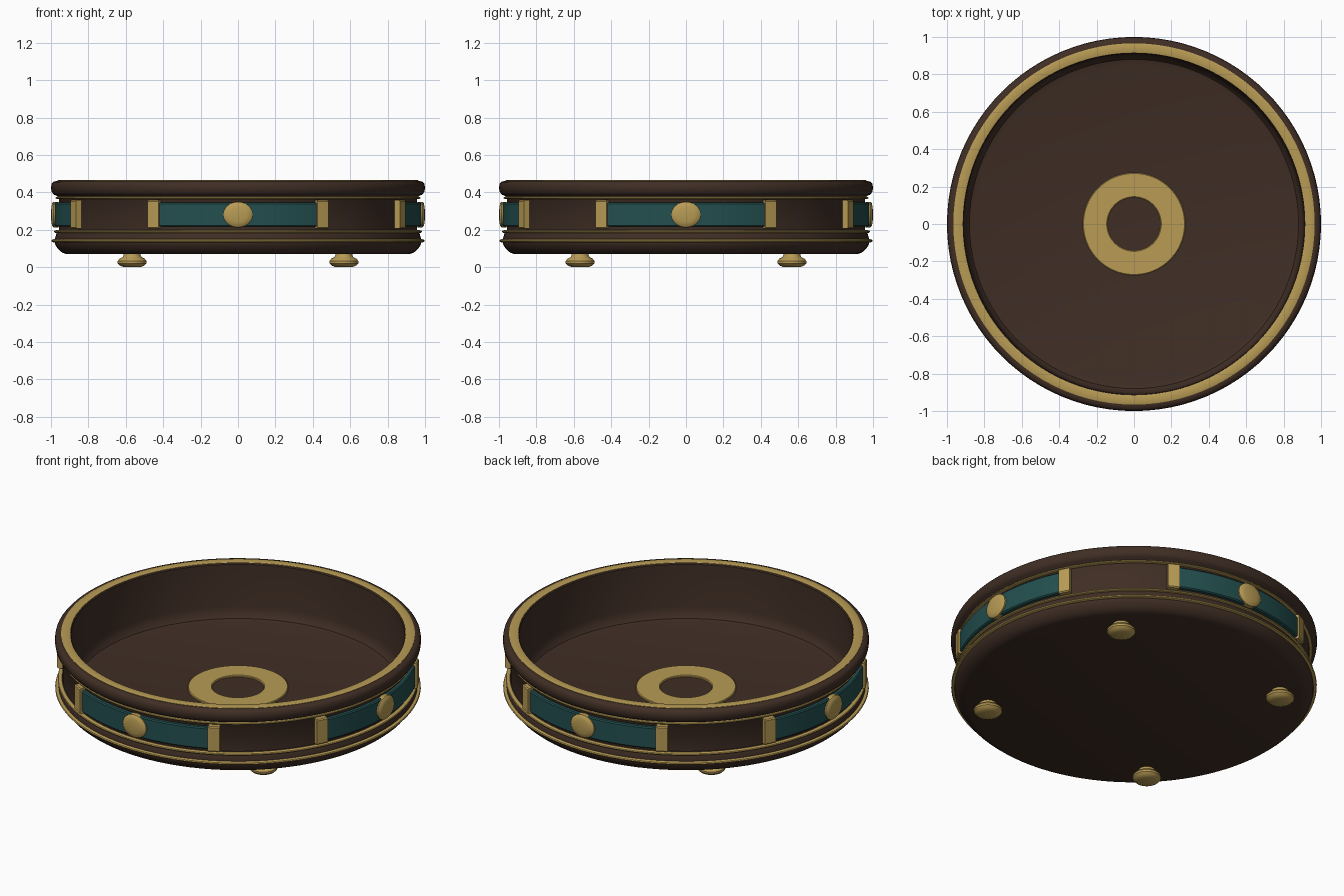
import bpy, bmesh, math
from mathutils import Matrix

if "Cube" in bpy.data.objects:
    bpy.data.objects.remove(bpy.data.objects["Cube"])


def material(name, rgb):
    m = bpy.data.materials.new(name)
    m.diffuse_color = (*rgb, 1)
    m.use_nodes = True
    m.node_tree.nodes["Principled BSDF"].inputs["Base Color"].default_value = m.diffuse_color
    return m


BROWN = material("dark_wood", (0.050, 0.027, 0.018))
GOLD = material("antique_gold", (0.48, 0.33, 0.09))
TEAL = material("deep_teal", (0.017, 0.078, 0.078))


def finish(name, bm, mat, angle=35):
    bmesh.ops.remove_doubles(bm, verts=bm.verts, dist=1e-5)
    bmesh.ops.recalc_face_normals(bm, faces=bm.faces)
    me = bpy.data.meshes.new(name)
    bm.to_mesh(me)
    bm.free()
    ob = bpy.data.objects.new(name, me)
    bpy.context.collection.objects.link(ob)
    me.materials.append(mat)
    bpy.ops.object.select_all(action='DESELECT')
    ob.select_set(True)
    bpy.context.view_layer.objects.active = ob
    bpy.ops.object.shade_smooth_by_angle(angle=math.radians(angle))
    return ob


def lathe(name, profile, mat, segs=96, closed=False, matrix=Matrix()):
    """Spin (radius, height) points about z."""
    bm = bmesh.new()
    pts = [bm.verts.new((r, 0, z)) for r, z in profile]
    edges = [bm.edges.new(p) for p in zip(pts, pts[1:])]
    if closed:
        edges.append(bm.edges.new((pts[-1], pts[0])))
    bmesh.ops.spin(bm, geom=pts + edges, cent=(0, 0, 0), axis=(0, 0, 1),
                   angle=math.tau, steps=segs, use_merge=True)
    bm.transform(matrix)
    return finish(name, bm, mat)


def bead(name, radius, z, rr, rz, mat):
    """Thin ring with an oval section."""
    n = 10
    prof = [(radius + rr * math.cos(math.tau * i / n),
             z + rz * math.sin(math.tau * i / n)) for i in range(n)]
    return lathe(name, prof, mat, closed=True)


def arc_block(name, a0, a1, r0, r1, z0, z1, mat, steps):
    """Curved plate between two angles in degrees, with a small edge bevel."""
    bm = bmesh.new()
    b = 0.006
    sec = [(r0, z0), (r1 - b, z0), (r1, z0 + b), (r1, z1 - b), (r1 - b, z1), (r0, z1)]
    rows = []
    for i in range(steps + 1):
        a = math.radians(a0 + (a1 - a0) * i / steps)
        rows.append([bm.verts.new((r * math.cos(a), r * math.sin(a), z)) for r, z in sec])
    for p, q in zip(rows, rows[1:]):
        for j in range(6):
            k = (j + 1) % 6
            bm.faces.new((p[j], p[k], q[k], q[j]))
    bm.faces.new(rows[0])
    bm.faces.new(rows[-1])
    return finish(name, bm, mat)


# Bowl: base, side wall, rolled rim, inner wall and floor
lathe("bowl", [
    (0, 0.07), (0.915, 0.07), (0.94, 0.078), (0.962, 0.097), (0.977, 0.12), (0.982, 0.14),
    (0.975, 0.165), (0.968, 0.19), (0.958, 0.20), (0.958, 0.37), (0.965, 0.38),
    (0.985, 0.388), (0.996, 0.402), (1.0, 0.425), (0.997, 0.445), (0.988, 0.456),
    (0.972, 0.461), (0.915, 0.461), (0.91, 0.455), (0.905, 0.20), (0.898, 0.165),
    (0.88, 0.143), (0.85, 0.135), (0, 0.135)], BROWN)

# Gold inlay on the rim and ring on the floor
lathe("rim_inlay", [(0.916, 0.456), (0.916, 0.463), (0.921, 0.465), (0.961, 0.465),
                    (0.966, 0.463), (0.966, 0.456)], GOLD, closed=True)
lathe("floor_ring", [(0.142, 0.13), (0.142, 0.142), (0.146, 0.145), (0.27, 0.145),
                     (0.274, 0.142), (0.274, 0.13)], GOLD, closed=True)

# Gold beads around the outside
bead("lower_bead", 0.982, 0.141, 0.016, 0.009, GOLD)
bead("middle_bead", 0.968, 0.190, 0.016, 0.008, GOLD)
bead("upper_bead", 0.962, 0.371, 0.014, 0.007, GOLD)

# Four inlaid panels, each with end bars and a round boss
for k in range(4):
    c = 90 * k
    arc_block(f"panel_{k}", c - 25.6, c + 25.6, 0.95, 0.981, 0.217, 0.345, TEAL, 20)
    for s in (-1, 1):
        arc_block(f"panel_bar_{k}_{'left' if s < 0 else 'right'}", c + s * 27.3 - 1.9,
                  c + s * 27.3 + 1.9, 0.95, 0.992, 0.207, 0.358, GOLD, 3)
    place = (Matrix.Rotation(math.radians(c), 4, 'Z') @ Matrix.Translation((0, 0, 0.281))
             @ Matrix.Diagonal((1, 1, 0.88, 1)) @ Matrix.Rotation(math.pi / 2, 4, 'Y'))
    lathe(f"boss_{k}", [(0, 0.96), (0.078, 0.96), (0.078, 0.986), (0.07, 0.993),
                        (0.045, 0.998), (0, 1.0)], GOLD, 32, matrix=place)

# Four bun feet
for sx in (-1, 1):
    for sy in (-1, 1):
        lathe(f"foot_{'left' if sx < 0 else 'right'}_{'front' if sy < 0 else 'back'}",
              [(0, 0), (0.045, 0.001), (0.066, 0.009), (0.077, 0.021), (0.078, 0.032),
               (0.068, 0.045), (0.052, 0.053), (0.046, 0.062), (0.046, 0.075), (0, 0.075)],
              GOLD, 32, matrix=Matrix.Translation((0.566 * sx, 0.566 * sy, 0)))
